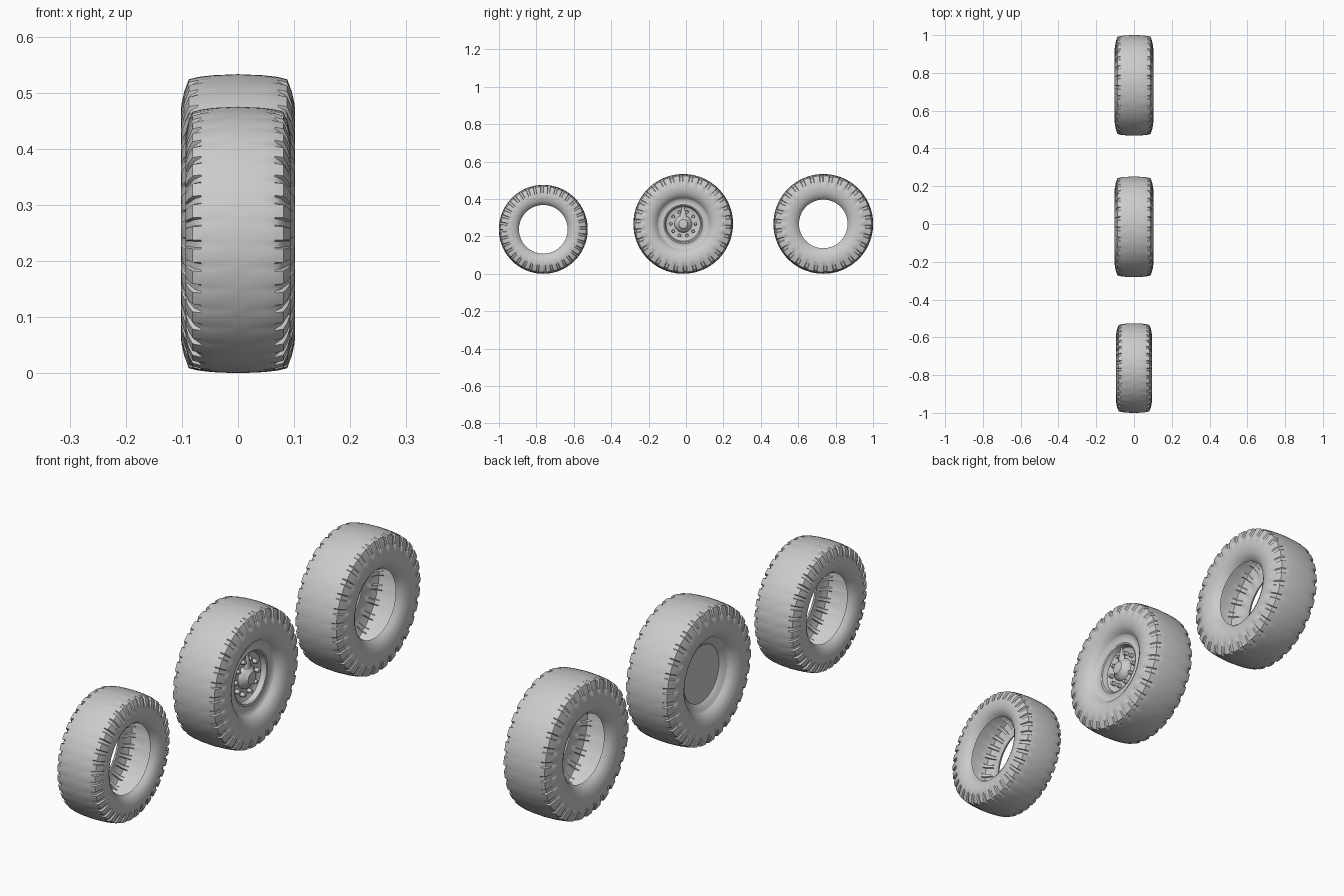
import bpy, bmesh, math
from mathutils import Matrix

if "Cube" in bpy.data.objects:
    bpy.data.objects.remove(bpy.data.objects["Cube"])


def finish(bm, name, y, z, angle=40):
    bmesh.ops.remove_doubles(bm, verts=bm.verts, dist=1e-5)
    bmesh.ops.recalc_face_normals(bm, faces=bm.faces)
    mesh = bpy.data.meshes.new(name)
    bm.to_mesh(mesh)
    bm.free()
    ob = bpy.data.objects.new(name, mesh)
    bpy.context.collection.objects.link(ob)
    ob.location = (0, y, z)
    bpy.ops.object.select_all(action='DESELECT')
    ob.select_set(True)
    bpy.context.view_layer.objects.active = ob
    bpy.ops.object.shade_smooth_by_angle(angle=math.radians(angle))
    return ob


def lathe(bm, rings, angles):
    # rings(i) gives the (x, radius) profile of column i, turned about the x axis
    cols = []
    for i, a in enumerate(angles):
        cols.append([bm.verts.new((x, r * math.sin(a), r * math.cos(a))) for x, r in rings(i)])
    for i, c in enumerate(cols):
        d = cols[(i + 1) % len(cols)]
        for j in range(len(c) - 1):
            bm.faces.new((c[j], c[j + 1], d[j + 1], d[j]))


def tyre(name, y, R, w, hole, lugs, depth):
    # half profile from crown to bead: x, radius, notch weight
    s = R - hole
    half = [(0.45 * w, R - 0.002, 0), (0.70 * w, R - 0.005, 0.15), (0.86 * w, R - 0.009, 1),
            (0.94 * w, R - 0.24 * s, 1), (0.985 * w, R - 0.40 * s, 0.4), (w, R - 0.50 * s, 0),
            (0.985 * w, R - 0.66 * s, 0), (0.93 * w, R - 0.80 * s, 0),
            (0.84 * w, R - 0.92 * s, 0), (0.70 * w, hole, 0)]
    prof = [(-x, r, n) for x, r, n in reversed(half)] + [(0, R, 0)] + half
    angles, low = [], []
    for k in range(lugs):
        for f, cut in ((0, 0), (0.3, 0), (0.6, 0), (0.66, 1), (0.94, 1)):
            angles.append((k + f) * math.tau / lugs)
            low.append(cut)

    def ring(i):
        return [(x - math.copysign(0.4 * depth * n * low[i], x), r - depth * n * low[i])
                for x, r, n in prof]
    bm = bmesh.new()
    lathe(bm, ring, angles)
    finish(bm, name, y, R, 35)


# Three tyres in a row, open shells with shoulder lugs
CY, CR = -0.015, 0.2665
tyre("small_tyre", -0.763, 0.2375, 0.094, 0.13, 36, 0.008)
tyre("wheel_tyre", CY, CR, 0.102, 0.137, 30, 0.006)
tyre("large_tyre", 0.734, CR, 0.102, 0.13, 30, 0.006)

# Rim of the middle wheel: dished outer face, barrel and flat back disc
full = [i * math.tau / 48 for i in range(48)]
bm = bmesh.new()
rim = [(0.071, 0.138), (0.066, 0.132), (0.062, 0.112), (0.066, 0.104), (0.064, 0.098),
       (0.045, 0.092), (0.038, 0.080), (0.042, 0.050), (0.042, 0)]
lathe(bm, lambda i: rim, full)
finish(bm, "rim_face", CY, CR)
bm = bmesh.new()
back = [(-0.071, 0.138), (-0.066, 0.130), (-0.058, 0.113), (-0.054, 0.110), (-0.054, 0)]
lathe(bm, lambda i: back, full)
finish(bm, "rim_back", CY, CR)

# Hub dome
bm = bmesh.new()
hub = [(0.040, 0.047), (0.052, 0.044), (0.060, 0.034), (0.064, 0.030), (0.071, 0.024), (0.074, 0)]
lathe(bm, lambda i: hub, full[::2])
finish(bm, "hub", CY, CR)

# Valve arm tapering upward from the hub
bm = bmesh.new()
bmesh.ops.create_cone(bm, cap_ends=True, segments=12, radius1=0.022, radius2=0.003, depth=0.07,
                      matrix=Matrix.Translation((0.05, 0, 0.065)) @ Matrix.Diagonal((0.5, 1, 1, 1)))
finish(bm, "valve_arm", CY, CR)

# Wheel nuts
bm = bmesh.new()
for k in range(10):
    a = (k + 0.5) * math.tau / 10
    bmesh.ops.create_cone(bm, cap_ends=True, segments=10, radius1=0.009, radius2=0.007, depth=0.018,
                          matrix=Matrix.Translation((0.048, 0.066 * math.sin(a), 0.066 * math.cos(a)))
                          @ Matrix.Rotation(math.pi / 2, 4, 'Y'))
finish(bm, "wheel_nuts", CY, CR)
